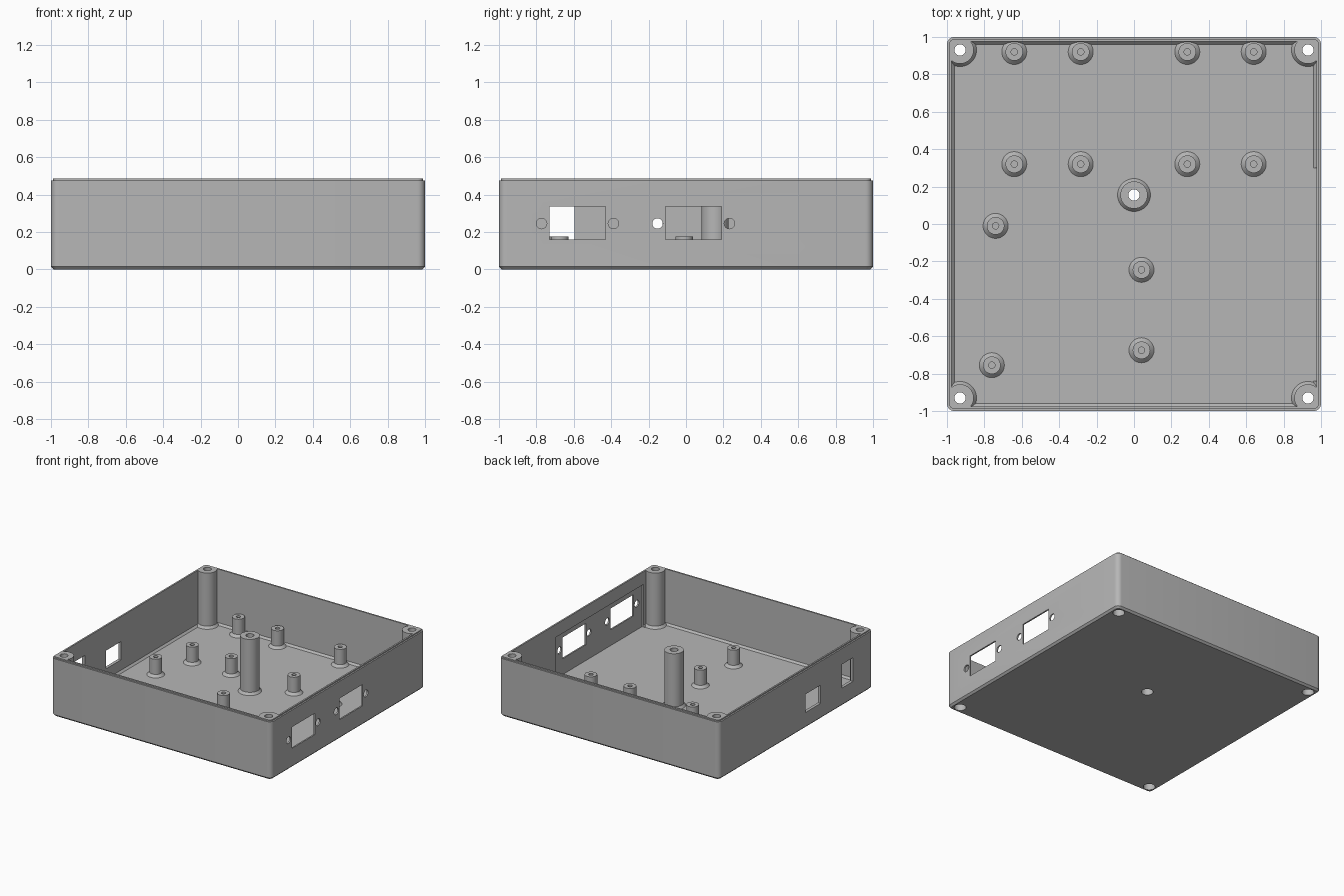
import bpy
import bmesh
import math

if "Cube" in bpy.data.objects:
    bpy.data.objects.remove(bpy.data.objects["Cube"])

grey = bpy.data.materials.new("plain_grey")
grey.use_nodes = True
COLOUR = (0.47, 0.47, 0.47, 1)
grey.diffuse_color = COLOUR
grey.node_tree.nodes["Principled BSDF"].inputs["Base Color"].default_value = COLOUR

HEIGHT, FLOOR, CORNER = 0.485, 0.03, 0.93


def make_object(name, bm):
    bmesh.ops.recalc_face_normals(bm, faces=bm.faces)
    mesh = bpy.data.meshes.new(name)
    bm.to_mesh(mesh)
    bm.free()
    mesh.materials.append(grey)
    obj = bpy.data.objects.new(name, mesh)
    bpy.context.collection.objects.link(obj)
    return obj


def skin(name, rings, closed=False):
    """Join rings of points with quads, then cap the ends or close the loop."""
    bm = bmesh.new()
    loops = [[bm.verts.new(p) for p in ring] for ring in rings]
    n = len(loops[0])
    pairs = list(zip(loops, loops[1:]))
    if closed:
        pairs.append((loops[-1], loops[0]))
    else:
        bm.faces.new(loops[0])
        bm.faces.new(loops[-1])
    for a, b in pairs:
        for i in range(n):
            j = (i + 1) % n
            bm.faces.new((a[i], a[j], b[j], b[i]))
    return make_object(name, bm)


def lathe(name, profile, x=0, y=0, closed=False, sides=40):
    angles = [math.tau * i / sides for i in range(sides)]
    obj = skin(name, [[(r * math.cos(a), r * math.sin(a), z) for a in angles]
                      for r, z in profile], closed)
    obj.location = (x, y, 0)
    return obj


def rounded_ring(half, radius, z, steps=6):
    ring = []
    for q in range(4):
        mid = math.pi / 4 + q * math.pi / 2
        cx = math.copysign(half - radius, math.cos(mid))
        cy = math.copysign(half - radius, math.sin(mid))
        for s in range(steps + 1):
            a = (q + s / steps) * math.pi / 2
            ring.append((cx + radius * math.cos(a), cy + radius * math.sin(a), z))
    return ring


def box(name, low, high):
    bm = bmesh.new()
    bmesh.ops.create_cube(bm, size=1)
    for v in bm.verts:
        v.co = [high[i] if v.co[i] > 0 else low[i] for i in range(3)]
    return make_object(name, bm)


def cut(target, cutter):
    """Subtract the cutter, bake the result and throw the cutter away."""
    mod = target.modifiers.new("cut", "BOOLEAN")
    mod.operation, mod.solver, mod.object = "DIFFERENCE", "EXACT", cutter
    bpy.context.view_layer.update()
    graph = bpy.context.evaluated_depsgraph_get()
    mesh = bpy.data.meshes.new_from_object(target.evaluated_get(graph))
    target.modifiers.clear()
    target.data = mesh
    bpy.data.objects.remove(cutter)


# Outer body with a chamfered base and a stepped lip
case = skin("open_case", [rounded_ring(h, h - 0.96, z) for h, z in
                          [(0.985, 0), (1, 0.015), (1, 0.475),
                           (0.988, 0.475), (0.988, HEIGHT)]])

# Inner space, which leaves the flanged corner posts standing
cavity = skin("cavity", [rounded_ring(h, 0.02, z) for h, z in
                         [(0.96, FLOOR), (0.975, 0.045), (0.975, 0.6)]])
corners = [(sx * CORNER, sy * CORNER) for sx in (-1, 1) for sy in (-1, 1)]
for x, y in corners:
    cut(cavity, lathe("corner_post", [(0.088, 0), (0.088, FLOOR), (0.073, 0.05),
                                      (0.073, 0.7)], x, y))
cut(case, cavity)

# Stepped screw bores through the corner posts and the centre of the floor
CENTRE = (0, 0.155)
for x, y in corners + [CENTRE]:
    cut(case, lathe("bore", [(0.045, -0.1), (0.045, 0.2), (0.03, 0.2),
                             (0.03, 0.7)], x, y, sides=32))

# Thinned panel inside the left wall, with two connector openings and screw holes
cut(case, box("panel_recess", (0.94, -0.84, FLOOR), (0.988, 0.3, 0.38)))
for middle in (-0.58, 0.04):
    cut(case, box("opening", (0.9, middle - 0.15, 0.16), (1.1, middle + 0.15, 0.335)))
    for side in (-1, 1):
        hole = lathe("screw_hole", [(0.028, -0.1), (0.028, 0.1)], sides=24)
        hole.rotation_euler.y = math.pi / 2
        hole.location = (1, middle + side * 0.192, 0.245)
        cut(case, hole)

# Two plain openings in the right wall
cut(case, box("opening", (-1.1, -0.74, 0.15), (-0.9, -0.595, 0.345)))
cut(case, box("opening", (-1.1, -0.32, 0.13), (-0.9, -0.125, 0.28)))

# Tall hollow centre post
parts = [case]
parts.append(lathe("centre_post", [(0.088, 0.02), (0.088, FLOOR), (0.073, 0.05),
                                   (0.073, HEIGHT), (0.03, HEIGHT), (0.03, 0.2),
                                   (0.045, 0.2), (0.045, 0.02)],
                   *CENTRE, closed=True))

# Short mounting bosses with blind holes
spots = [(x, y) for x in (-0.64, -0.285, 0.285, 0.64) for y in (0.32, 0.92)]
spots += [(-0.74, -0.01), (-0.76, -0.755), (0.04, -0.245), (0.04, -0.675)]
for x, y in spots:
    parts.append(lathe("mounting_boss", [(0.067, 0.02), (0.067, FLOOR), (0.047, 0.05),
                                         (0.047, 0.175), (0.017, 0.175),
                                         (0.017, 0.06)], x, y, sides=32))

# Smooth the round faces and keep the edges crisp
bpy.ops.object.select_all(action="DESELECT")
for part in parts:
    part.select_set(True)
bpy.context.view_layer.objects.active = case
bpy.ops.object.shade_smooth_by_angle(angle=math.radians(30))
